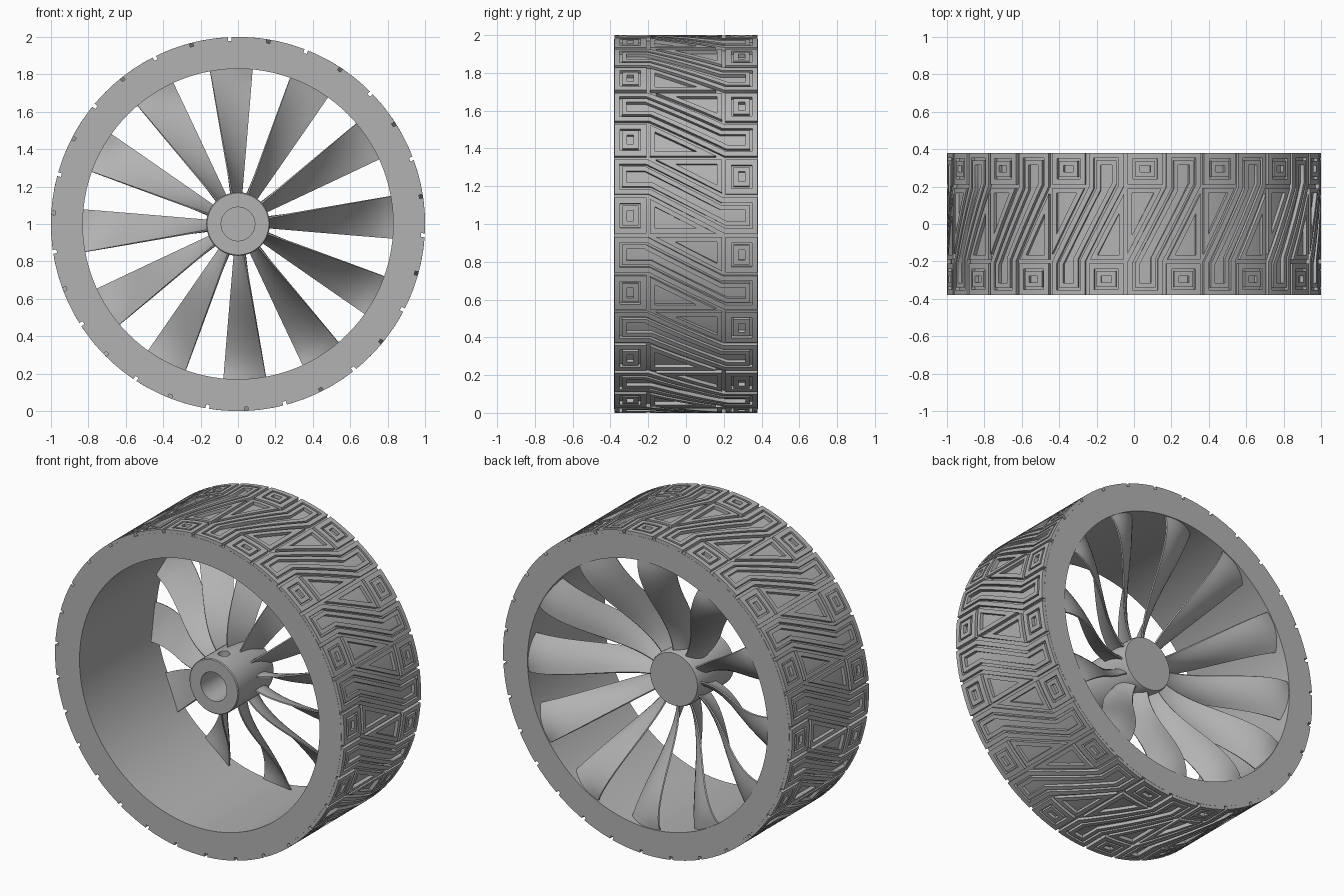
import bpy, bmesh, math
from mathutils import Vector, Matrix

cube = bpy.data.objects.get("Cube")
if cube:
    bpy.data.objects.remove(cube, do_unlink=True)

grey = bpy.data.materials.new("plain grey")
grey.use_nodes = True
grey.diffuse_color = (0.45, 0.45, 0.45, 1)
grey.node_tree.nodes["Principled BSDF"].inputs["Base Color"].default_value = (0.45, 0.45, 0.45, 1)

HALF = 0.38                  # half width of the wheel
BLADES, REPEATS = 12, 15
PERIOD = math.tau / REPEATS
CENTRE = Vector((0, 0, 1))


def finish(name, bm):
    bmesh.ops.recalc_face_normals(bm, faces=bm.faces)
    mesh = bpy.data.meshes.new(name)
    bm.to_mesh(mesh)
    bm.free()
    mesh.materials.append(grey)
    obj = bpy.data.objects.new(name, mesh)
    bpy.context.collection.objects.link(obj)
    return obj


def smooth(obj):
    bpy.ops.object.select_all(action='DESELECT')
    obj.select_set(True)
    bpy.context.view_layer.objects.active = obj
    bpy.ops.object.shade_smooth_by_angle(angle=math.radians(30))


def polar(radius, angle, y):
    return Vector((radius * math.cos(angle), y, 1 + radius * math.sin(angle)))


def lathe(name, profile, segments, closed):
    """Turn a (radius, y) profile about the axle."""
    bm = bmesh.new()
    rows = [[bm.verts.new(polar(r, math.tau * i / segments, y)) for i in range(segments)]
            for r, y in profile]
    pairs = list(zip(rows, rows[1:] + rows[:1])) if closed else list(zip(rows, rows[1:]))
    for a, b in pairs:
        for i in range(segments):
            j = (i + 1) % segments
            bm.faces.new((a[i], a[j], b[j], b[i]))
    if not closed:
        bm.faces.new(rows[0])
        bm.faces.new(rows[-1])
    return finish(name, bm)


# Rim: plain band whose outside is the groove floor
rim = lathe("rim", [(0.83, -HALF), (0.98, -HALF), (0.98, HALF), (0.83, HALF)], 120, True)
smooth(rim)

# Hub: blind bore at the front, closed back, set screw hole on top
hub = lathe("hub", [(0.09, 0.02), (0.09, -0.24), (0.165, -0.24), (0.17, -0.235),
                    (0.17, 0.1), (0.163, 0.12)], 64, False)
bm = bmesh.new()
bmesh.ops.create_cone(bm, cap_ends=True, segments=24, radius1=0.035, radius2=0.035,
                      depth=0.2, matrix=Matrix.Translation((0, -0.14, 1.16)))
cutter = finish("screw_hole_cutter", bm)
cut = hub.modifiers.new("screw hole", 'BOOLEAN')
cut.operation, cut.object, cut.solver = 'DIFFERENCE', cutter, 'EXACT'
bpy.context.view_layer.objects.active = hub
hub.select_set(True)
bpy.ops.object.modifier_apply(modifier=cut.name)
bpy.data.objects.remove(cutter, do_unlink=True)
smooth(hub)


# Blades: twisted from edge-on at the hub to nearly flat at the back of the rim
def blade(name, angle, steps=16, points=7):
    bm = bmesh.new()
    out = Vector((math.cos(angle), 0, math.sin(angle)))
    side = Vector((-math.sin(angle), 0, math.cos(angle)))
    back = Vector((0, 1, 0))
    rows = []
    for s in range(steps + 1):
        t = s / steps
        ease = t * t * (3 - 2 * t)
        chord = 0.16 + 0.075 * t
        width = 0.05 + 0.18 * t
        pitch = math.acos(min(width / chord, 1))
        along = side * math.cos(pitch) - back * math.sin(pitch)
        across = side * math.sin(pitch) + back * math.cos(pitch)
        middle = CENTRE + out * (0.15 + 0.685 * t) + back * (0.02 + 0.32 * ease)
        ring = []
        for sign in (1, -1):
            for i in range(points):
                f = sign * (2 * i / (points - 1) - 1)
                camber = 0.018 * (1 - f * f)
                half = 0.004 + 0.008 * (1 - f * f)
                ring.append(bm.verts.new(middle + along * f * chord / 2
                                         + across * (camber + sign * half)))
        rows.append(ring)
    n = len(rows[0])
    for a, b in zip(rows, rows[1:]):
        for i in range(n):
            bm.faces.new((a[i], a[(i + 1) % n], b[(i + 1) % n], b[i]))
    bm.faces.new(rows[0])
    bm.faces.new(rows[-1])
    smooth(finish(name, bm))


for k in range(BLADES):
    blade(f"blade_{k + 1}", math.radians(2.5) + math.tau * k / BLADES)


# Tread: nested raised frames drawn flat as (along, across), then wrapped
def inset(poly, d):
    """Shrink a counter-clockwise polygon by d with mitred corners."""
    result = []
    for i, p in enumerate(poly):
        e1 = (p - poly[i - 1]).normalized()
        e2 = (poly[(i + 1) % len(poly)] - p).normalized()
        n1, n2 = Vector((-e1.y, e1.x)), Vector((-e2.y, e2.x))
        result.append(p + (n1 + n2) * d / (1 + n1.dot(n2)))
    return result


def frames(bm, corners, bands):
    poly = [Vector(c) for c in corners]
    area = sum(a.cross(b) for a, b in zip(poly, poly[1:] + poly[:1]))
    if area < 0:
        poly.reverse()
    for d1, d2 in bands:
        a, b = ([bm.verts.new((p.x, p.y, 0)) for p in inset(poly, d)] for d in (d1, d2))
        for i in range(len(a)):
            j = (i + 1) % len(a)
            bm.faces.new((a[i], a[j], b[j], b[i]))


bm = bmesh.new()
h, low, edge, inner = PERIOD / 2, -0.06, HALF + 0.009, 0.2
top = low + h
box_bands = [(0.01, 0.04), (0.052, 0.077)]
zigzag_bands = [(0.01, 0.037), (0.05, 0.074)]
triangle_bands = [(0.01, 0.035)]
# square blocks on both shoulders
frames(bm, [(low, -edge), (low, -inner), (top, -inner), (top, -edge)], box_bands)
frames(bm, [(top, edge), (top, inner), (top + h, inner), (top + h, edge)], box_bands)
# slanted bar crossing the whole width
frames(bm, [(top, -edge), (top, -inner), (low, inner), (low, edge),
            (top, edge), (top, inner), (top + h, -inner), (top + h, -edge)], zigzag_bands)
# triangles filling the space between bars
frames(bm, [(low, -inner), (top, -inner), (low, inner)], triangle_bands)
frames(bm, [(low, inner), (low - h, inner), (low, -inner)], triangle_bands)

step = math.radians(3)
for i in range(-6, 9):
    bmesh.ops.bisect_plane(bm, geom=bm.verts[:] + bm.edges[:] + bm.faces[:],
                           plane_co=(i * step, 0, 0), plane_no=(1, 0, 0))
for v in bm.verts:
    v.co = polar(0.975, v.co.x, v.co.y)
raised = bmesh.ops.extrude_face_region(bm, geom=bm.faces[:])["geom"]
for v in raised:
    if isinstance(v, bmesh.types.BMVert):
        v.co.x /= 0.975
        v.co.z = 1 + (v.co.z - 1) / 0.975
sector = bm.verts[:] + bm.edges[:] + bm.faces[:]
for k in range(1, REPEATS):
    copy = bmesh.ops.duplicate(bm, geom=sector)["geom"]
    bmesh.ops.rotate(bm, verts=[g for g in copy if isinstance(g, bmesh.types.BMVert)],
                     cent=CENTRE, matrix=Matrix.Rotation(k * PERIOD, 3, 'Y'))
smooth(finish("tread", bm))
